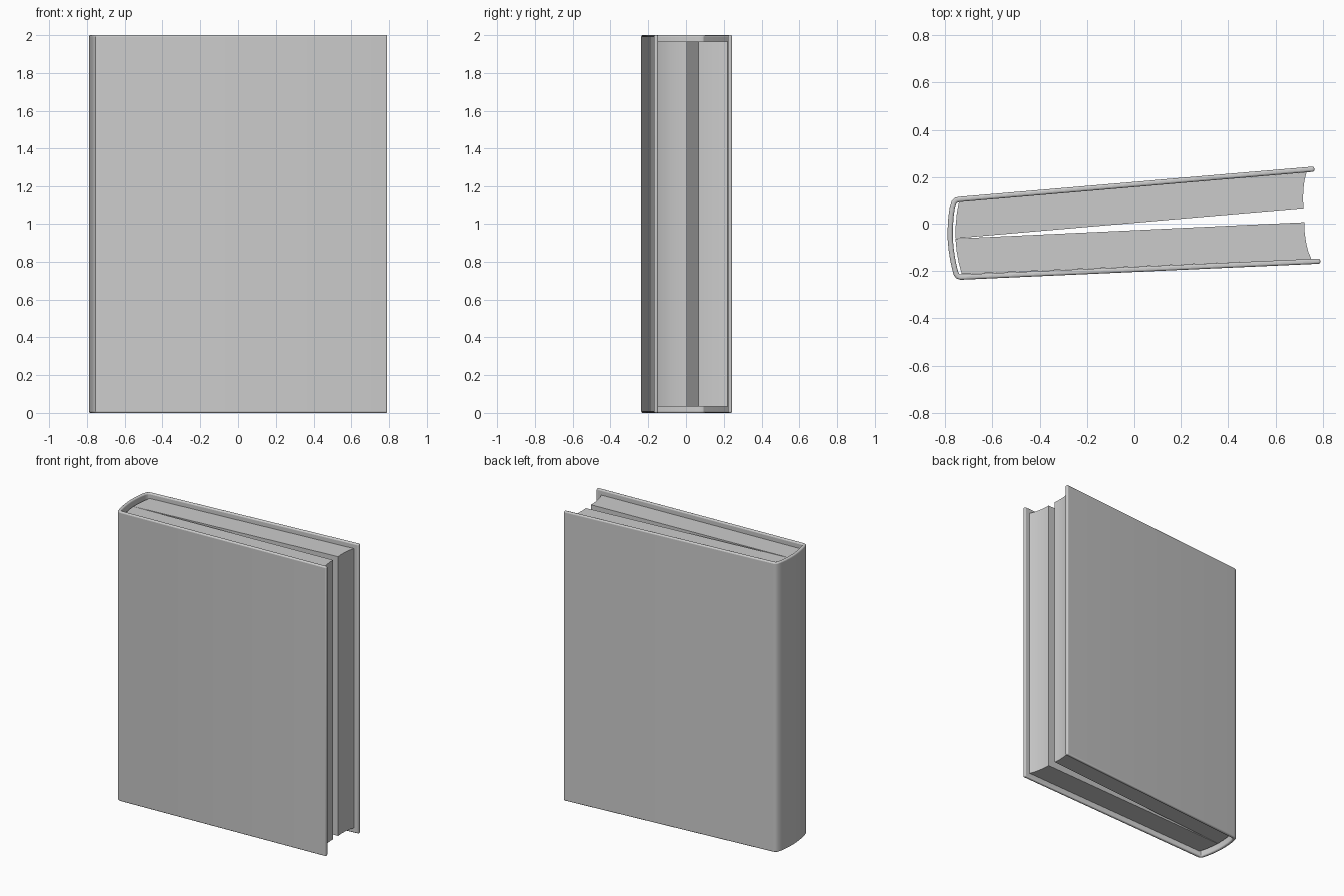
import bpy, bmesh
from mathutils import Vector

if "Cube" in bpy.data.objects:
    bpy.data.objects.remove(bpy.data.objects["Cube"])

HEIGHT = 2.0
BOARD = 0.022   # cover thickness
INSET = 0.035   # pages are shorter than the cover


def finish(name, bm, bevel=0.0):
    bmesh.ops.recalc_face_normals(bm, faces=bm.faces)
    mesh = bpy.data.meshes.new(name)
    bm.to_mesh(mesh)
    bm.free()
    obj = bpy.data.objects.new(name, mesh)
    bpy.context.collection.objects.link(obj)
    if bevel:
        mod = obj.modifiers.new("rounded_edges", 'BEVEL')
        mod.width = bevel
        mod.segments = 3
        mod.limit_method = 'ANGLE'
        mod.angle_limit = 0.8
    bpy.ops.object.select_all(action='DESELECT')
    obj.select_set(True)
    bpy.context.view_layer.objects.active = obj
    bpy.ops.object.shade_smooth_by_angle(angle=0.6)
    return obj


def wall(name, path, thickness, z0, z1, bevel):
    """Thick upright sheet following a path in plan."""
    pts = [Vector(p) for p in path]
    bm = bmesh.new()
    rings = []
    for i, p in enumerate(pts):
        before = (p - pts[i - 1]).normalized() if i else None
        after = (pts[i + 1] - p).normalized() if i < len(pts) - 1 else None
        a, b = before or after, after or before
        t = (a + b).normalized()
        n = Vector((-t.y, t.x)) * (thickness / 2 / max(t.dot(a), 0.5))
        rings.append([bm.verts.new((q.x, q.y, z)) for q, z in
                      ((p + n, z0), (p - n, z0), (p - n, z1), (p + n, z1))])
    for r, s in zip(rings, rings[1:]):
        for k in range(4):
            bm.faces.new((r[k], r[(k + 1) % 4], s[(k + 1) % 4], s[k]))
    bm.faces.new(rings[0])
    bm.faces.new(rings[-1])
    return finish(name, bm, bevel)


def block(name, outline, z0, z1):
    """Upright prism from a plan outline."""
    bm = bmesh.new()
    face = bm.faces.new([bm.verts.new((x, y, z0)) for x, y in outline])
    ext = bmesh.ops.extrude_face_region(bm, geom=[face], use_keep_orig=True)
    verts = [g for g in ext["geom"] if isinstance(g, bmesh.types.BMVert)]
    bmesh.ops.translate(bm, verts=verts, vec=(0, 0, z1 - z0))
    return finish(name, bm)


# Cover: back board, rounded spine and front board in one sheet
wall("cover", [
    (0.765, 0.234), (-0.740, 0.106), (-0.754, 0.103), (-0.763, 0.094),
    (-0.770, 0.070), (-0.776, 0.030), (-0.779, -0.020), (-0.779, -0.065),
    (-0.775, -0.110), (-0.768, -0.155), (-0.759, -0.195), (-0.754, -0.212),
    (-0.747, -0.222), (-0.735, -0.226), (0.790, -0.158)],
    BOARD, 0.0, HEIGHT, 0.008)

# Two page blocks, slightly fanned apart, with a hollow fore edge
block("back_pages", [
    (-0.742, 0.095), (-0.751, 0.045), (-0.756, -0.010), (-0.757, -0.062),
    (0.720, 0.065), (0.717, 0.100), (0.718, 0.145), (0.723, 0.185),
    (0.732, 0.220)], INSET, HEIGHT - INSET)
block("front_pages", [
    (-0.757, -0.063), (-0.752, -0.115), (-0.743, -0.165), (-0.730, -0.213),
    (0.752, -0.149), (0.738, -0.115), (0.729, -0.075), (0.723, -0.030),
    (0.722, 0.006)], INSET, HEIGHT - INSET)
